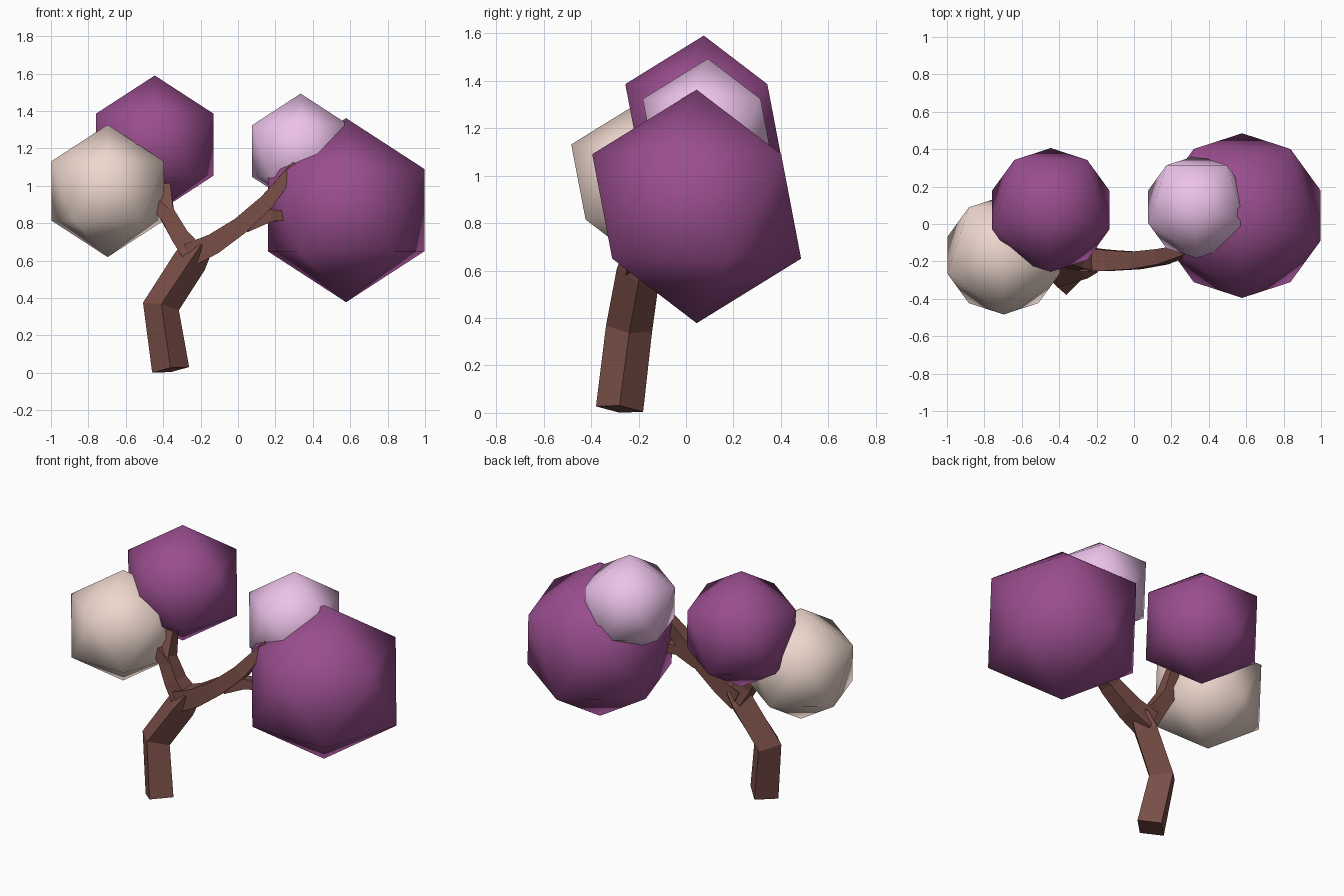
import bpy, bmesh, math
from mathutils import Vector

if "Cube" in bpy.data.objects:
    bpy.data.objects.remove(bpy.data.objects["Cube"])


def material(name, rgb):
    m = bpy.data.materials.new(name)
    m.diffuse_color = (*rgb, 1)
    m.use_nodes = True
    m.node_tree.nodes["Principled BSDF"].inputs["Base Color"].default_value = m.diffuse_color
    return m


BARK = material("bark", (0.19, 0.075, 0.062))
PURPLE = material("purple_leaf", (0.32, 0.075, 0.27))
PINK = material("pink_leaf", (0.84, 0.54, 0.82))
CREAM = material("cream_leaf", (0.85, 0.68, 0.61))


def limb(name, pts, twist=45):
    """Four-sided tapering tube through (x, y, z, radius) points."""
    bm = bmesh.new()
    centres = [Vector(p[:3]) for p in pts]
    dirs = [(b - a).normalized() for a, b in zip(centres, centres[1:])]
    rings = []
    for i, c in enumerate(centres):
        t = (dirs[max(i - 1, 0)] + dirs[min(i, len(dirs) - 1)]).normalized()
        side = Vector((0, 1, 0)).cross(t).normalized()
        up = t.cross(side)
        ring = []
        for k in range(4):
            a = math.radians(twist + 90 * k)
            ring.append(bm.verts.new(c + pts[i][3] * (math.cos(a) * side + math.sin(a) * up)))
        rings.append(ring)
    for lo, hi in zip(rings, rings[1:]):
        for k in range(4):
            n = (k + 1) % 4
            bm.faces.new((lo[k], lo[n], hi[n], hi[k]))
    bm.faces.new(rings[0][::-1])
    bm.faces.new(rings[-1])
    bmesh.ops.recalc_face_normals(bm, faces=bm.faces)
    me = bpy.data.meshes.new(name)
    bm.to_mesh(me)
    bm.free()
    me.materials.append(BARK)
    bpy.context.collection.objects.link(bpy.data.objects.new(name, me))


def foliage(name, centre, radius, mat):
    """Smooth-shaded icosahedron with an upper corner facing the front."""
    bpy.ops.mesh.primitive_ico_sphere_add(subdivisions=1, radius=radius, location=centre,
                                          rotation=(0, 0, -math.pi / 2))
    ob = bpy.context.object
    ob.name = name
    bpy.ops.object.shade_smooth()
    ob.data.materials.append(mat)


# Trunk and branches
limb("trunk", [(-0.36, -0.28, 0.016, 0.1), (-0.412, -0.24, 0.355, 0.098),
               (-0.255, -0.2, 0.6, 0.092), (-0.2, -0.19, 0.68, 0.07)], twist=0)
limb("right_branch", [(-0.26, -0.19, 0.63, 0.09), (-0.13, -0.195, 0.69, 0.078),
                      (0.01, -0.195, 0.785, 0.066), (0.15, -0.175, 0.91, 0.058),
                      (0.31, -0.13, 1.11, 0.035)])
limb("right_twig", [(0.04, -0.185, 0.79, 0.055), (0.17, -0.17, 0.84, 0.045),
                    (0.35, -0.11, 0.845, 0.035)])
limb("left_branch", [(-0.24, -0.19, 0.64, 0.085), (-0.31, -0.19, 0.73, 0.068),
                     (-0.385, -0.17, 0.86, 0.06), (-0.39, -0.1, 1.04, 0.035)])
limb("left_twig", [(-0.36, -0.18, 0.82, 0.055), (-0.43, -0.18, 0.89, 0.045),
                   (-0.55, -0.17, 0.95, 0.03)])

# Leaf clumps
foliage("large_foliage", (0.578, 0.045, 0.87), 0.492, PURPLE)
foliage("top_foliage", (-0.445, 0.075, 1.22), 0.37, PURPLE)
foliage("cream_foliage", (-0.697, -0.167, 0.973), 0.354, CREAM)
foliage("pink_foliage", (0.335, 0.092, 1.186), 0.307, PINK)
